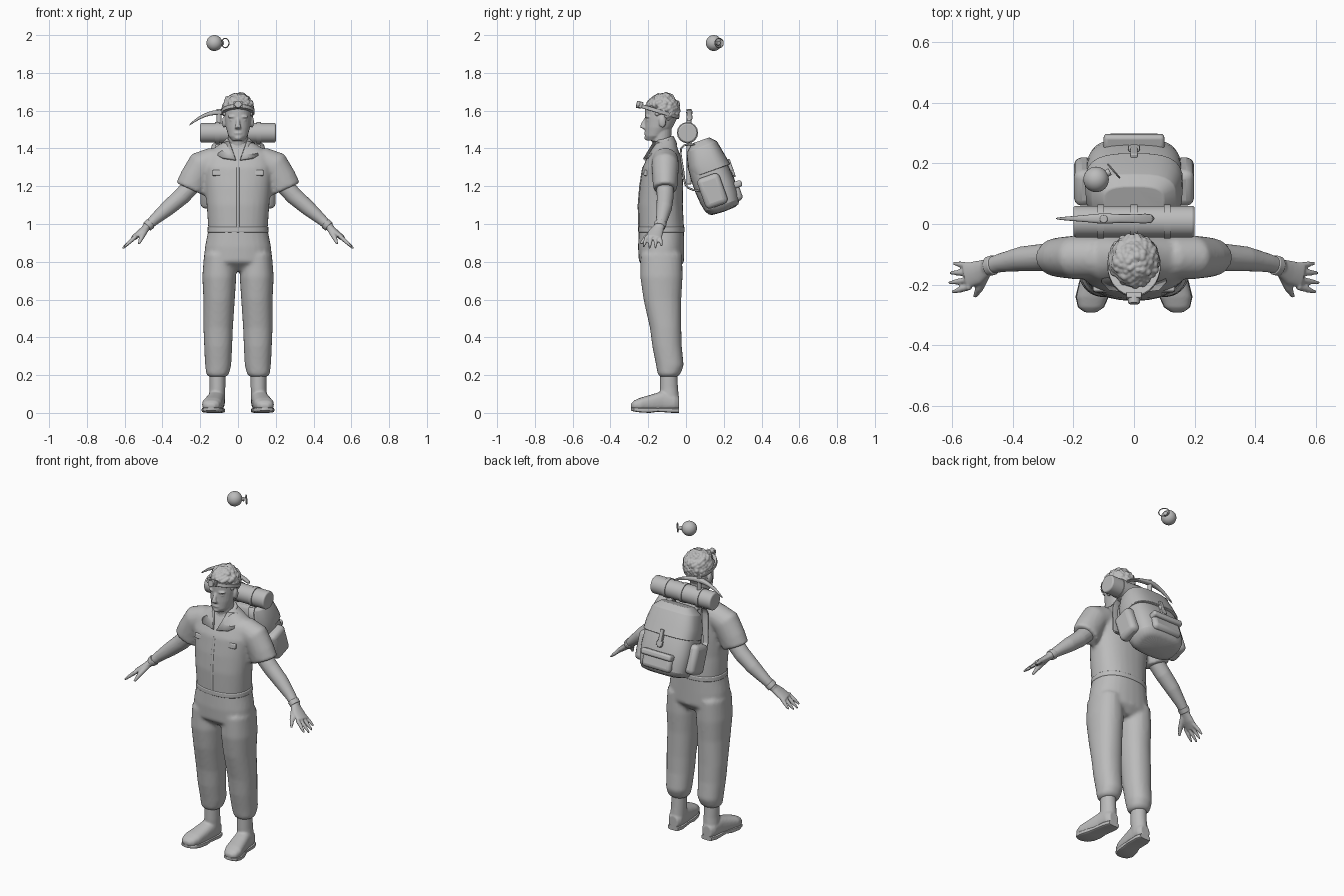
import bpy, bmesh, math, random
from mathutils import Vector, Matrix, Euler

random.seed(4)
if "Cube" in bpy.data.objects:
    bpy.data.objects.remove(bpy.data.objects["Cube"])

grey = bpy.data.materials.new("plain grey")
grey.use_nodes = True
grey.diffuse_color = (.5, .5, .5, 1)
grey.node_tree.nodes["Principled BSDF"].inputs["Base Color"].default_value = (.5, .5, .5, 1)

X, Y, Z = Vector((1, 0, 0)), Vector((0, 1, 0)), Vector((0, 0, 1))
SIDES = (("left", 1), ("right", -1))
PACK_TILT = .34


def loft(bm, rings, ref=Y, axis=None, n=20, power=2, side=1):
    """Skin superellipse rings (x, y, z, half width along ref, half width across)."""
    centres = [Vector((r[0] * side, r[1], r[2])) for r in rings]
    loops = []
    for i, (c, ring) in enumerate(zip(centres, rings)):
        t = axis or centres[min(i + 1, len(rings) - 1)] - centres[max(i - 1, 0)]
        t = t.normalized()
        u = (ref - t * ref.dot(t)).normalized()
        v = t.cross(u)
        loop = []
        for k in range(n):
            a = math.tau * k / n
            p, q = (math.copysign(abs(w) ** (2 / power), w) for w in (math.cos(a), math.sin(a)))
            loop.append(bm.verts.new(c + u * p * ring[3] + v * q * ring[4]))
        loops.append(loop)
    for low, high in zip(loops, loops[1:]):
        for k in range(n):
            m = (k + 1) % n
            bm.faces.new((low[k], low[m], high[m], high[k]))
    bm.faces.new(loops[0][::-1])
    bm.faces.new(loops[-1])


def upright(bm, rings, side=1, power=2):
    """Stack of level rings given as (z, x, y, half width, half depth)."""
    loft(bm, [(x, y, z, a, b) for z, x, y, a, b in rings], X, Z, 28, power, side)


def ball(bm, centre, size, detail=3):
    m = Matrix.Translation(centre) @ Matrix.Diagonal((*size, 1))
    bmesh.ops.create_icosphere(bm, subdivisions=detail, radius=1, matrix=m)


def box(bm, centre, size, tilt=0):
    m = Matrix.Translation(centre) @ Matrix.Rotation(tilt, 4, "X") @ Matrix.Diagonal((*size, 1))
    bmesh.ops.create_cube(bm, size=1, matrix=m)


def rod(bm, centre, radius, depth, turn=(0, 0, 0)):
    m = Matrix.Translation(centre) @ Euler(turn).to_matrix().to_4x4()
    bmesh.ops.create_cone(bm, cap_ends=True, segments=32, radius1=radius, radius2=radius,
                          depth=depth, matrix=m)


def finish(bm, name, voxel=0, relax=4, bevel=0, subdivide=0):
    bmesh.ops.recalc_face_normals(bm, faces=bm.faces)
    mesh = bpy.data.meshes.new(name)
    bm.to_mesh(mesh)
    bm.free()
    mesh.materials.append(grey)
    ob = bpy.data.objects.new(name, mesh)
    bpy.context.collection.objects.link(ob)
    bpy.ops.object.select_all(action="DESELECT")
    ob.select_set(True)
    bpy.context.view_layer.objects.active = ob
    bpy.ops.object.shade_smooth_by_angle(angle=math.radians(40))
    if bevel:
        mod = ob.modifiers.new("Bevel", "BEVEL")
        mod.width, mod.segments = bevel, 3
    if subdivide:
        mod = ob.modifiers.new("Subdivision", "SUBSURF")
        mod.levels = mod.render_levels = subdivide
    if voxel:
        mod = ob.modifiers.new("Remesh", "REMESH")
        mod.mode, mod.voxel_size, mod.use_smooth_shade = "VOXEL", voxel, True
        mod = ob.modifiers.new("Smooth", "SMOOTH")
        mod.factor, mod.iterations = .5, relax
    return ob


# Coveralls: trunk, baggy legs and short sleeves fused together
bm = bmesh.new()
upright(bm, [(.75, 0, -.12, .1, .07), (.8, 0, -.13, .18, .12), (.88, 0, -.132, .175, .122),
             (.97, 0, -.13, .157, .12), (1.1, 0, -.135, .166, .118), (1.2, 0, -.13, .175, .115),
             (1.3, 0, -.125, .187, .105), (1.37, 0, -.115, .175, .082),
             (1.42, 0, -.11, .1, .06), (1.45, 0, -.11, .06, .05)], power=2.3)
for _, s in SIDES:
    upright(bm, [(.84, .1, -.13, .08, .11), (.72, .099, -.13, .09, .112), (.6, .1, -.125, .083, .1),
                 (.45, .105, -.108, .078, .083), (.35, .105, -.1, .074, .078),
                 (.25, .105, -.085, .069, .073), (.205, .108, -.09, .06, .06),
                 (.19, .108, -.093, .045, .045)], side=s, power=2.2)
    loft(bm, [(.12, -.11, 1.34, .07, .07), (.19, -.11, 1.31, .073, .082),
              (.23, -.11, 1.24, .068, .08), (.255, -.11, 1.185, .064, .08)], side=s)
finish(bm, "coveralls", .011, 3)

# Belt, zip strip and chest pocket flaps
bm = bmesh.new()
upright(bm, [(.955, 0, -.13, .163, .123), (.985, 0, -.13, .162, .123)], power=2.3)
finish(bm, "belt", bevel=.006)
bm = bmesh.new()
loft(bm, [(0, -.249, .98, .008, .004), (0, -.252, 1.1, .008, .004),
          (0, -.244, 1.2, .008, .004), (0, -.228, 1.3, .008, .004)], X, n=8)
finish(bm, "zip_strip")
for word, s in SIDES:
    bm = bmesh.new()
    box(bm, (s * .09, -.212, 1.27), (.09, .024, .03), -.15)
    finish(bm, word + "_pocket_flap", bevel=.006)

# Collar: a tilted band with two pointed lapels
bm = bmesh.new()
loft(bm, [(0, -.115, 1.395, .088, .075), (0, -.12, 1.45, .066, .056)], X, Vector((0, -.35, 1)))
finish(bm, "collar", bevel=.008)
for word, s in SIDES:
    bm = bmesh.new()
    corners = ((.045, -.165, 1.435), (.085, -.12, 1.425), (.105, -.185, 1.36),
               (.08, -.213, 1.35), (.012, -.222, 1.34))
    bm.faces.new([bm.verts.new((s * x, y, z)) for x, y, z in corners])
    lapel = finish(bm, word + "_lapel")
    mod = lapel.modifiers.new("Thickness", "SOLIDIFY")
    mod.thickness, mod.offset = .016, 0

# Bare forearms, wrist cuffs and hands
for word, s in SIDES:
    bm = bmesh.new()
    loft(bm, [(.21, -.11, 1.24, .046, .048), (.3, -.11, 1.145, .045, .046),
              (.37, -.115, 1.085, .041, .041), (.44, -.128, 1.025, .031, .03),
              (.49, -.142, .98, .026, .022)], side=s)
    loft(bm, [(.475, -.14, .99, .026, .021), (.515, -.16, .955, .04, .018),
              (.555, -.172, .925, .042, .014)], side=s)
    for k, reach in enumerate((.82, 1, 1.05, .9)):
        y = -.138 - k * .023
        base = Vector((.54, y, .935))
        tip = base + Vector((.068, -.01 * (k - 1), -.062)) * reach
        loft(bm, [(*base, .011, .012), (*base.lerp(tip, .6), .01, .01), (*tip, .005, .006)],
             n=10, side=s)
    loft(bm, [(.49, -.165, .97, .018, .016), (.51, -.212, .93, .014, .013),
              (.525, -.24, .895, .007, .007)], X, n=10, side=s)
    finish(bm, word + "_arm", .005, 3)
    bm = bmesh.new()
    loft(bm, [(.462, -.135, 1.004, .033, .03), (.482, -.14, .986, .032, .028)], side=s)
    finish(bm, word + "_glove_cuff", bevel=.004)

# Boots with flat soles
for word, s in SIDES:
    bm = bmesh.new()
    upright(bm, [(.22, .109, -.092, .042, .045), (.13, .109, -.09, .042, .048),
                 (.05, .113, -.085, .044, .05)], s)
    loft(bm, [(.112, -.036, .05, .03, .035), (.113, -.06, .056, .043, .045),
              (.117, -.12, .062, .046, .055), (.127, -.18, .053, .05, .045),
              (.138, -.24, .045, .053, .036), (.142, -.275, .04, .042, .026),
              (.143, -.292, .037, .02, .012)], X, Y, 20, 2.5, s)
    finish(bm, word + "_boot", .006, 4)
    bm = bmesh.new()
    loft(bm, [(.112, -.036, .013, .034, .013), (.114, -.07, .013, .045, .013),
              (.12, -.15, .016, .046, .01), (.128, -.19, .014, .053, .014),
              (.138, -.24, .015, .055, .013), (.142, -.275, .018, .043, .011),
              (.143, -.291, .02, .02, .008)], X, Y, 16, 5, s)
    finish(bm, word + "_sole")

# Head: skull, jaw, neck, nose, brows, lips and ears fused together
bm = bmesh.new()
upright(bm, [(1.442, 0, -.177, .03, .034), (1.465, 0, -.165, .05, .053), (1.51, 0, -.145, .064, .073),
             (1.56, 0, -.132, .071, .085), (1.61, 0, -.13, .072, .087),
             (1.65, 0, -.125, .062, .072), (1.675, 0, -.122, .03, .035)])
loft(bm, [(0, -.115, 1.38, .056, .054), (0, -.13, 1.45, .052, .052), (0, -.13, 1.52, .055, .055)], X)
loft(bm, [(0, -.212, 1.56, .008, .008), (0, -.226, 1.53, .011, .013),
          (0, -.229, 1.512, .018, .014), (0, -.215, 1.502, .015, .01)], X, Z, 12)
ball(bm, (0, -.21, 1.481), (.024, .012, .008))
ball(bm, (0, -.205, 1.456), (.02, .016, .012))
for _, s in SIDES:
    ball(bm, (s * .028, -.202, 1.568), (.027, .015, .008))
    ball(bm, (s * .03, -.2, 1.55), (.014, .009, .007))
    ball(bm, (s * .074, -.125, 1.54), (.01, .019, .03))
finish(bm, "head", .0045, 2)

# Curly hair: scattered curls over a cap
bm = bmesh.new()
ball(bm, (0, -.12, 1.61), (.074, .078, .072))
COUNT = 260
for i in range(COUNT):
    h = 1 - 2 * (i + .5) / COUNT
    r, a = math.sqrt(1 - h * h), i * 2.39996
    d = Vector((r * math.cos(a), r * math.sin(a), h))
    if h > (.2 if d.y < -.4 else -.35 if d.y < .1 else -.85):
        c = Vector((d.x * .074, d.y * .079 - .122, d.z * .077 + 1.607))
        size = random.uniform(.009, .015)
        ball(bm, c + d * random.uniform(-.002, .005), (size,) * 3, 2)
finish(bm, "curly_hair", .004, 1)

# Head torch
up = Vector((0, .3, 1)).normalized()
bm = bmesh.new()
loft(bm, [(0, -.14, 1.585, .088, .106), (0, -.134, 1.605, .088, .106)], X, up, 32)
finish(bm, "head_strap", bevel=.003)
bm = bmesh.new()
box(bm, (0, -.238, 1.63), (.05, .018, .034), -.3)
rod(bm, (0, -.25, 1.632), .019, .026, (math.pi / 2 - .2, 0, 0))
finish(bm, "head_lamp", bevel=.003)

# Backpack body, lid, pockets and strap
lean = Vector((0, -math.sin(PACK_TILT), math.cos(PACK_TILT)))
bm = bmesh.new()
loft(bm, [(0, .203, 1.065, .125, .07), (0, .197, 1.085, .153, .1), (0, .155, 1.2, .163, .115),
          (0, .1, 1.33, .155, .1), (0, .078, 1.41, .135, .08), (0, .07, 1.435, .1, .05)],
     X, lean, 28, 3)
finish(bm, "backpack", subdivide=1)
bm = bmesh.new()
loft(bm, [(0, .132, 1.28, .162, .109), (0, .106, 1.335, .16, .104), (0, .086, 1.41, .14, .083),
          (0, .077, 1.442, .1, .05)], X, lean, 28, 3)
finish(bm, "backpack_lid", bevel=.004)
bm = bmesh.new()
box(bm, (0, .265, 1.17), (.19, .05, .1), PACK_TILT)
finish(bm, "rear_pocket", bevel=.022)
bm = bmesh.new()
box(bm, (0, .266, 1.208), (.2, .062, .035), PACK_TILT)
finish(bm, "rear_pocket_flap", bevel=.012)
bm = bmesh.new()
box(bm, (0, .238, 1.295), (.024, .02, .1), PACK_TILT)
box(bm, (0, .25, 1.27), (.038, .014, .03), PACK_TILT)
finish(bm, "lid_buckle", bevel=.004)
for word, s in SIDES:
    bm = bmesh.new()
    box(bm, (s * .165, .14, 1.175), (.066, .125, .17), PACK_TILT)
    finish(bm, word + "_side_pocket", bevel=.026)
    bm = bmesh.new()
    loft(bm, [(.09, .06, 1.42, .02, .006), (.1, -.02, 1.425, .02, .006), (.11, -.035, 1.38, .02, .006),
              (.12, -.012, 1.28, .02, .006), (.13, -.01, 1.2, .018, .006),
              (.135, .03, 1.18, .016, .006), (.135, .1, 1.17, .016, .006)], X, None, 12, 4, s)
    finish(bm, word + "_shoulder_strap", subdivide=1)

# Bedroll with three straps
along = (0, math.pi / 2, 0)
bm = bmesh.new()
rod(bm, (0, .008, 1.483), .052, .4, along)
finish(bm, "bedroll", bevel=.008)
bm = bmesh.new()
for x in (-.11, 0, .11):
    rod(bm, (x, .008, 1.483), .056, .022, along)
finish(bm, "bedroll_straps")

# Pickaxe lying across the bedroll
bm = bmesh.new()
loft(bm, [(-.262, .018, 1.52, .003, .003), (-.21, .018, 1.562, .008, .008), (-.15, .018, 1.587, .012, .011),
          (-.1, .018, 1.593, .02, .015), (-.05, .018, 1.587, .013, .011),
          (.01, .018, 1.574, .016, .008), (.07, .018, 1.545, .018, .004)], n=12, power=3)
finish(bm, "pick_head", subdivide=1)
bm = bmesh.new()
rod(bm, (-.1, .016, 1.41), .013, .4)
finish(bm, "pick_handle", bevel=.004)

# Floating ball with a cap and pull ring
hub = Vector((-.125, .147, 1.958))
bm = bmesh.new()
ball(bm, hub, (.042,) * 3, 4)
finish(bm, "floating_ball")
bm = bmesh.new()
rod(bm, hub + Vector((.035, .02, 0)), .012, .025, (0, math.pi / 2, .5))
finish(bm, "ball_cap", bevel=.002)
bm = bmesh.new()
ring = []
for k in range(20):
    a = math.tau * k / 19
    ring.append((*(hub + Vector((.058 + .019 * math.cos(a), .028 - .022 * math.cos(a),
                                 .025 * math.sin(a)))), .003, .003))
loft(bm, ring, Vector((1, 1, 0)), n=8)
finish(bm, "pull_ring")
